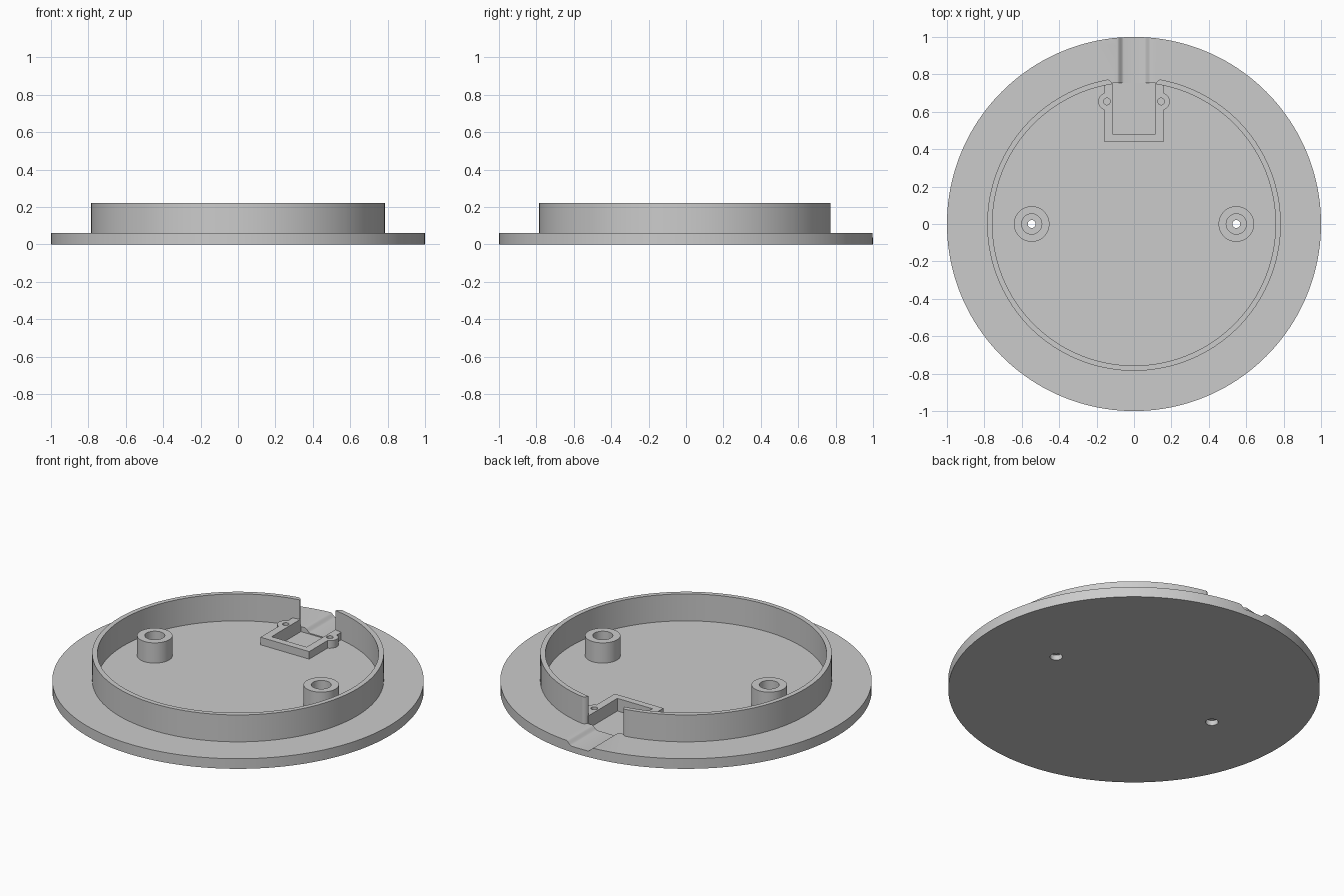
import bpy, bmesh
from math import sin, cos, pi, tau, radians

cube = bpy.data.objects.get("Cube")
if cube:
    bpy.data.objects.remove(cube)

grey = bpy.data.materials.new("plain grey")
colour = (0.6, 0.6, 0.6, 1)
grey.use_nodes = True
grey.diffuse_color = colour
grey.node_tree.nodes["Principled BSDF"].inputs["Base Color"].default_value = colour

FLOOR, RIM_TOP, BOSS_TOP, BRACKET_TOP = 0.06, 0.22, 0.18, 0.105
RECESS = 0.03
BOSS_X, EAR_X, EAR_Y = 0.547, 0.145, 0.655


def prism(name, base, offset):
    """Extrude a closed outline of 3D points along an offset."""
    bm = bmesh.new()
    face = bm.faces.new([bm.verts.new(p) for p in base])
    top = bmesh.ops.extrude_face_region(bm, geom=[face])["geom"]
    bmesh.ops.translate(bm, vec=offset, verts=[v for v in top if isinstance(v, bmesh.types.BMVert)])
    bmesh.ops.recalc_face_normals(bm, faces=bm.faces)
    mesh = bpy.data.meshes.new(name)
    bm.to_mesh(mesh)
    bm.free()
    mesh.materials.append(grey)
    ob = bpy.data.objects.new(name, mesh)
    bpy.context.collection.objects.link(ob)
    return ob


def slab(name, outline, z0, z1):
    return prism(name, [(x, y, z0) for x, y in outline], (0, 0, z1 - z0))


def disc(name, x, y, r, z0, z1, n=40):
    ring = [(x + r * cos(tau * i / n), y + r * sin(tau * i / n)) for i in range(n)]
    return slab(name, ring, z0, z1)


def combine(target, tool, operation="DIFFERENCE"):
    """Apply a boolean and remove the tool object."""
    mod = target.modifiers.new("combine", "BOOLEAN")
    mod.operation, mod.solver, mod.object = operation, "EXACT", tool
    bpy.context.view_layer.objects.active = target
    bpy.ops.object.modifier_apply(modifier=mod.name)
    bpy.data.objects.remove(tool)


# Base plate with screw holes
base = disc("base_plate", 0, 0, 1, 0, FLOOR, 160)
for side in (-1, 1):
    combine(base, disc("hole", side * BOSS_X, 0, 0.021, -0.1, 0.2))
    combine(base, disc("head", side * BOSS_X, 0, 0.034, -0.1, 0.03))

# Square recess inside the bracket
w = 0.115
combine(base, slab("recess", [(-w, 0.48), (w, 0.48), (w, 0.755), (-w, 0.755)], RECESS, 0.2))

# Cable groove with softly curved sides, running out to the edge
right_side = []
for i in range(9):
    t = i / 8
    right_side.append((0.055 + 0.035 * t, 0.036 + (FLOOR - 0.036) * t * t * (3 - 2 * t)))
profile = [(-x, z) for x, z in right_side] + [(-0.09, 0.1), (0.09, 0.1)] + right_side[::-1]
combine(base, prism("groove", [(x, 0.75, z) for x, z in profile], (0, 0.35, 0)))

# Raised rim, open at the back, with rounded outer corners at the gap
INNER, OUTER, GAP = 0.757, 0.785, 0.156
polar = []
for i in range(9):
    t = pi / 2 * i / 8
    polar.append((GAP + 0.03 * (1 - cos(t)), INNER + (OUTER - INNER) * sin(t)))
start, steps = GAP + 0.03, 144
for i in range(1, steps):
    polar.append((start + (tau - 2 * start) * i / steps, OUTER))
polar += [(tau - a, r) for a, r in polar[8::-1]]
for i in range(1, steps):
    polar.append((tau - GAP - (tau - 2 * GAP) * i / steps, INNER))
rim = slab("rim_wall", [(r * sin(a), r * cos(a)) for a, r in polar], FLOOR, RIM_TOP)

# Screw bosses
bosses = []
for side, label in ((-1, "right"), (1, "left")):
    boss = disc(label + "_screw_boss", side * BOSS_X, 0, 0.095, FLOOR, BOSS_TOP, 64)
    combine(boss, disc("bore", side * BOSS_X, 0, 0.054, 0, 0.3, 48))
    bosses.append(boss)

# U-shaped bracket with drilled ears
half = [(0.16, 0.44), (0.16, 0.75), (w, 0.75), (w, 0.48)]
bracket = slab("connector_bracket", half + [(-x, y) for x, y in half[::-1]], FLOOR, BRACKET_TOP)
for side in (-1, 1):
    ear = disc("ear", side * EAR_X, EAR_Y, 0.046, FLOOR, BRACKET_TOP)
    # Keep the ear from poking into the recess
    combine(ear, slab("trim", [(-w, 0.5), (w, 0.5), (w, 0.8), (-w, 0.8)], 0, 0.3))
    combine(bracket, ear, "UNION")
for side in (-1, 1):
    combine(bracket, disc("pilot", side * EAR_X, EAR_Y, 0.018, FLOOR + 0.005, 0.3, 24))

# Smooth curved walls, sharp edges
bpy.ops.object.select_all(action="DESELECT")
for ob in [base, rim, bracket] + bosses:
    ob.select_set(True)
bpy.context.view_layer.objects.active = base
bpy.ops.object.shade_smooth_by_angle(angle=radians(30))
